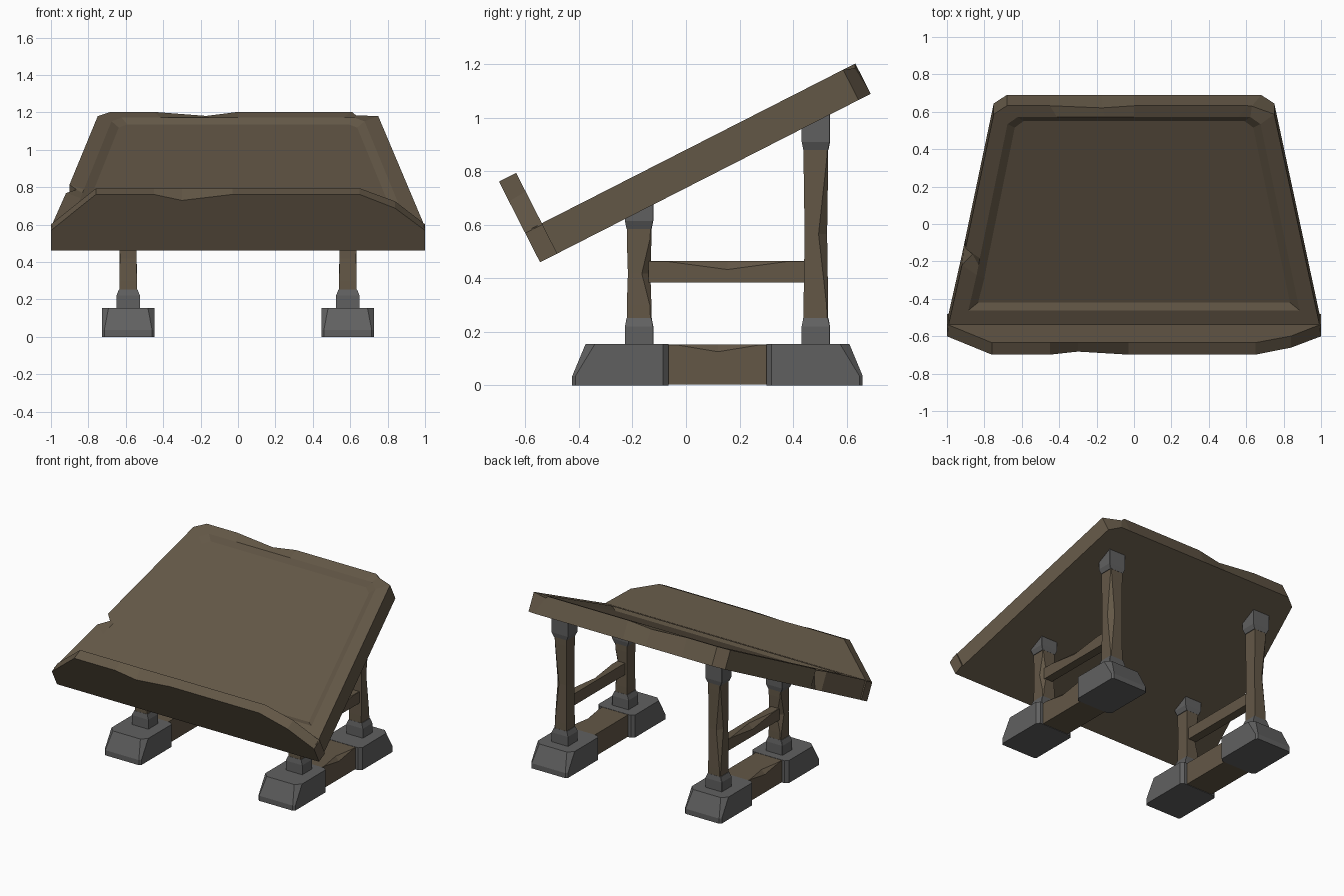
import bpy, bmesh
from math import radians, sin, cos

if "Cube" in bpy.data.objects:
    bpy.data.objects.remove(bpy.data.objects["Cube"])

def material(name, rgb):
    m = bpy.data.materials.new(name)
    m.diffuse_color = (*rgb, 1)
    m.use_nodes = True
    m.node_tree.nodes["Principled BSDF"].inputs["Base Color"].default_value = m.diffuse_color
    return m

WOOD = material("weathered brown wood", (0.125, 0.096, 0.062))
STONE = material("grey metal", (0.118, 0.118, 0.118))
A = radians(27)

def tilt(x, u, v):
    """Board frame (across, up the slope, off the slope) to world."""
    return (x, -0.545 + u * cos(A) - v * sin(A), 0.46 + u * sin(A) + v * cos(A))

def loft(name, rings, mat, mirror=False):
    """Skin equal-length rings and cap both ends."""
    bm = bmesh.new()
    vs = [[bm.verts.new(p) for p in r] for r in rings]
    n = len(vs[0])
    for a, b in zip(vs, vs[1:]):
        for i in range(n):
            j = (i + 1) % n
            bm.faces.new((a[i], a[j], b[j], b[i]))
    bm.faces.new(vs[0][::-1])
    bm.faces.new(vs[-1])
    bmesh.ops.remove_doubles(bm, verts=bm.verts, dist=0.0005)
    bmesh.ops.recalc_face_normals(bm, faces=bm.faces)
    me = bpy.data.meshes.new(name)
    bm.to_mesh(me)
    bm.free()
    me.materials.append(mat)
    ob = bpy.data.objects.new(name, me)
    bpy.context.collection.objects.link(ob)
    if mirror:
        ob.modifiers.new("both sides", 'MIRROR')
    return ob

# sloping board: (x, u, chip in x, chip in u, chip in v) around the outline
T = 0.127
def half_width(u):
    return 1.0 - 0.187 * u

outline = [
    (-1.0, 0.03, 0, 0, 0), (1.0, 0.03, 0, 0, 0),
    (0.75, 1.335, 0, 0, 0), (0.68, 1.386, -0.05, -0.01, -0.015),
    (0.61, 1.386, 0, 0, 0), (0.0, 1.386, 0, 0, 0),
    (-0.17, 1.386, 0, -0.02, -0.014), (-0.45, 1.386, 0, 0, 0),
    (-0.68, 1.386, 0, 0, 0), (-0.75, 1.335, 0, 0, 0),
    (-half_width(0.53), 0.53, 0, 0, 0), (-half_width(0.49), 0.49, 0.045, 0, -0.01),
    (-half_width(0.43), 0.43, 0, 0, 0)]

def inset(x, u, d):
    u2 = min(max(u - d * 0.7, 0.09 + d * 0.8), 1.386 - d * 0.8)
    w = half_width(u2) - d
    return max(-w, min(w, x * (1 - d))), u2

bottom = [tilt(x, u, 0) for x, u, *_ in outline]
top = [tilt(x + a, u + b, T + c) for x, u, a, b, c in outline]
rim = [tilt(*inset(x, u, 0.085), T) for x, u, *_ in outline]
floor = [tilt(*inset(x, u, 0.13), T - 0.022) for x, u, *_ in outline]
loft("sloping_board", [bottom, top, rim, floor], WOOD)

# front lip with worn top edge: (x, outer v, inner v)
lip = [(-1, 0, 0), (1, 0, 0), (1, 0.122, 0.122), (0.84, 0.255, 0.26),
       (0.65, 0.338, 0.338), (-0.03, 0.338, 0.338), (-0.3, 0.302, 0.336),
       (-0.45, 0.338, 0.338), (-0.76, 0.338, 0.338)]
lip.append((-1, 0.122, 0.122))
loft("front_lip", [[tilt(x, 0, v) for x, v, _ in lip],
                   [tilt(x, 0.072, v) for x, _, v in lip]], WOOD)

# trestle parts, mirrored across x
CX = 0.587

def square(cy, z, hx, hy, c=0.0):
    """Rectangle section whose outer back corner is worn by c."""
    c += 0.002
    return [(CX - hx, cy - hy, z), (CX + hx, cy - hy, z), (CX + hx, cy + hy - c, z),
            (CX + hx - c, cy + hy, z), (CX - hx, cy + hy, z)]

for tag, cy, ztop, zin, yo, yi in (("front", -0.175, 0.585, 0.69, -0.425, -0.065),
                                   ("back", 0.485, 0.88, 1.03, 0.66, 0.3)):
    mid = (0.25 + ztop) / 2
    loft(tag + "_post", [square(cy, 0.2, 0.046, 0.046),
                         square(cy, 0.3, 0.046, 0.046, 0.004),
                         square(cy, mid, 0.045, 0.042, 0.03),
                         square(cy, ztop - 0.04, 0.046, 0.046, 0.004),
                         square(cy, ztop + 0.02, 0.046, 0.046)], WOOD, True)
    loft(tag + "_lower_collar", [square(cy, 0.14, 0.063, 0.053), square(cy, 0.22, 0.063, 0.053),
                                 square(cy, 0.252, 0.05, 0.047)], STONE, True)
    loft(tag + "_upper_collar", [square(cy, ztop, 0.05, 0.047), square(cy, ztop + 0.03, 0.063, 0.053),
                                 square(cy, zin, 0.063, 0.053)], STONE, True)

    # foot block: sloped outer end, cut corners
    s = 1 if yo > yi else -1
    def foot(z, pull, cut):
        o, h, k = yo - s * pull, 0.14, 0.02
        return [(CX - h + k, yi, z), (CX + h - k, yi, z), (CX + h, yi + s * k, z),
                (CX + h, o - s * cut, z), (CX + h - cut, o, z), (CX - h + cut, o, z),
                (CX - h, o - s * cut, z), (CX - h, yi + s * k, z)]
    loft(tag + "_foot", [foot(0, 0, 0.012), foot(0.035, 0, 0.012), foot(0.155, 0.05, 0.035)], STONE, True)

def beam(name, y0, y1, hx, z0, z1, dent):
    """Front-to-back beam with a dent in its upper outer edge."""
    def sec(y, d):
        return [(CX - hx, y, z0), (CX + hx, y, z0), (CX + hx, y, z1 - d - 0.002),
                (CX + hx - d - 0.002, y, z1), (CX - hx, y, z1)]
    m, q = (y0 + y1) / 2, (y1 - y0) * 0.38
    loft(name, [sec(y0, 0), sec(m - q, 0), sec(m, dent), sec(m + q, 0), sec(y1, 0)], WOOD, True)

# stretcher rail and floor beam
beam("stretcher", -0.14, 0.45, 0.03, 0.385, 0.465, 0.03)
beam("floor_beam", -0.08, 0.32, 0.1, 0.003, 0.153, 0.025)
